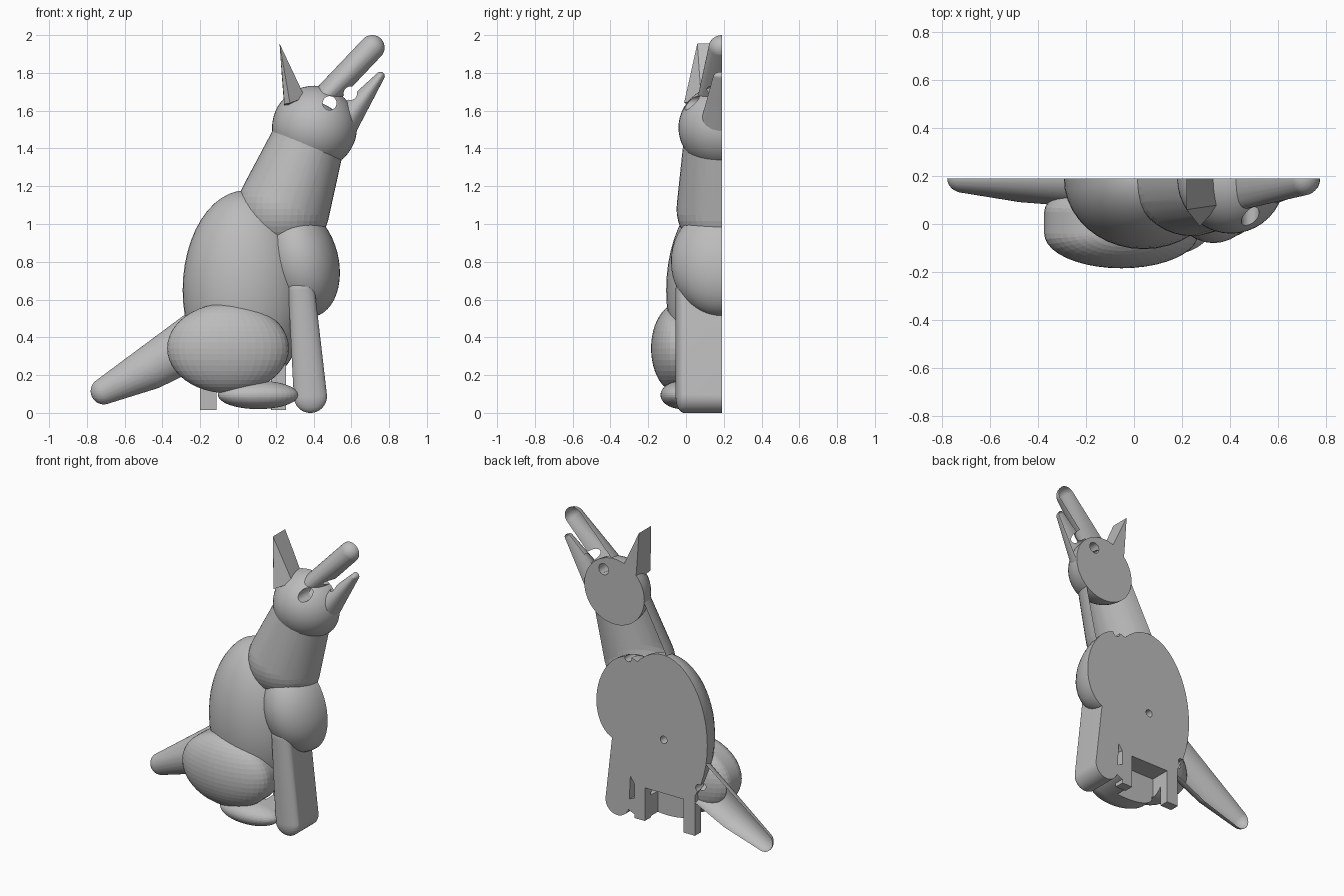
import bpy, bmesh
from mathutils import Matrix, Vector

cube = bpy.data.objects.get("Cube")
if cube:
    bpy.data.objects.remove(cube)

BACK = 0.19  # flat back plane, which halves the figure

grey = bpy.data.materials.new("plain_grey")
grey.use_nodes = True
COLOUR = (0.5, 0.5, 0.5, 1)
grey.diffuse_color = COLOUR
grey.node_tree.nodes["Principled BSDF"].inputs["Base Color"].default_value = COLOUR


def finish(name, bm, halve=True):
    """Trim a mesh at the back plane, cap it and make an object of it."""
    if halve:
        bmesh.ops.bisect_plane(
            bm, geom=bm.verts[:] + bm.edges[:] + bm.faces[:], dist=1e-5,
            plane_co=(0, BACK, 0), plane_no=(0, 1, 0), clear_outer=True)
        rim = [e for e in bm.edges if e.is_boundary]
        if rim:
            bmesh.ops.holes_fill(bm, edges=rim, sides=0)
    bmesh.ops.recalc_face_normals(bm, faces=bm.faces)
    mesh = bpy.data.meshes.new(name)
    bm.to_mesh(mesh)
    bm.free()
    mesh.materials.append(grey)
    obj = bpy.data.objects.new(name, mesh)
    bpy.context.collection.objects.link(obj)
    return obj


def hull(bm):
    res = bmesh.ops.convex_hull(bm, input=bm.verts[:])
    loose = {v for v in res["geom_interior"] + res["geom_unused"]
             if isinstance(v, bmesh.types.BMVert)}
    bmesh.ops.delete(bm, geom=list(loose), context="VERTS")


def rounded(name, *balls, lean=0):
    """One ellipsoid, or the skin stretched over several: (centre, radii)."""
    bm = bmesh.new()
    for centre, radii in balls:
        m = (Matrix.Translation(centre) @ Matrix.Rotation(lean, 4, "Y")
             @ Matrix.Diagonal((*radii, 1)))
        bmesh.ops.create_uvsphere(bm, u_segments=40, v_segments=24, radius=1, matrix=m)
    if len(balls) > 1:
        hull(bm)
    return finish(name, bm)


def limb(name, *stations):
    """Tapered round limb on the back plane: x, z, radius, half width."""
    return rounded(name, *[((x, BACK, z), (r, w, r)) for x, z, r, w in stations])


def box(name, lo, hi, halve=True):
    lo, hi = Vector(lo), Vector(hi)
    bm = bmesh.new()
    m = Matrix.Translation((lo + hi) / 2) @ Matrix.Diagonal((*(hi - lo), 1))
    bmesh.ops.create_cube(bm, size=1, matrix=m)
    return finish(name, bm, halve)


def drill(name, x, z, radius, depth):
    """Cylinder along y, reaching a given depth in from the back plane."""
    bm = bmesh.new()
    m = Matrix.Translation((x, BACK + 0.1 - depth / 2, z)) @ Matrix.Rotation(1.5708, 4, "X")
    bmesh.ops.create_cone(bm, cap_ends=True, segments=28, radius1=radius,
                          radius2=radius, depth=depth + 0.2, matrix=m)
    return finish(name, bm, False)


# Torso and neck
body = rounded("body", ((0.04, BACK, 0.65), (0.333, 0.295, 0.528)))
chest = rounded("chest", ((0.332, BACK, 0.8), (0.2, 0.27, 0.3)), lean=-0.25)
neck = limb("neck", (0.24, 1.08, 0.245, 0.24), (0.38, 1.46, 0.19, 0.2))

# Legs, tail and base
haunch = rounded("haunch", *[((-0.053, y, 0.342), (0.322, w, 0.238))
                             for y, w in ((-0.04, 0.145), (0.05, 0.13))])
foot = rounded("hind_foot", *[((0.107, y, 0.095), (0.213, 0.115, 0.075)) for y in (-0.02, 0.3)])
leg = rounded("front_leg", *[((x, y, z), (r, 0.045, r))
                             for x, z, r in ((0.383, 0.088, 0.088), (0.336, 0.65, 0.07))
                             for y in (-0.01, 0.3)])
tail = limb("tail", (-0.71, 0.115, 0.07, 0.06), (-0.46, 0.237, 0.112, 0.1),
            (-0.2, 0.4, 0.145, 0.12))
base = box("base_block", (-0.2, 0.125, 0.015), (0.255, 0.3, 0.35))

# Head and jaws
head = rounded("head", ((0.405, BACK, 1.51), (0.225, 0.23, 0.222)))
upper_jaw = limb("upper_jaw", (0.45, 1.66, 0.066, 0.13), (0.71, 1.934, 0.066, 0.07))
lower_jaw = limb("lower_jaw", (0.555, 1.525, 0.08, 0.115), (0.754, 1.783, 0.023, 0.045))

# Ear: a sharp wedge with its ridge running to the back plane
bm = bmesh.new()
for p in ((0.22, 0.06, 1.955), (0.22, 0.3, 1.955), (0.245, 0.03, 1.635), (0.275, -0.01, 1.64),
          (0.355, 0.08, 1.67), (0.245, 0.3, 1.6), (0.355, 0.3, 1.66)):
    bm.verts.new(p)
hull(bm)
ear = finish("ear", bm)

# Cutters: eye and mouth openings, peg holes and the slot under the base
cuts = [
    (drill("eye_cutter", 0.485, 1.64, 0.037, 0.6), (head, upper_jaw, lower_jaw)),
    (drill("mouth_cutter", 0.595, 1.692, 0.036, 0.6), (head, upper_jaw, lower_jaw)),
    (drill("neck_peg_cutter", 0.302, 1.087, 0.025, 0.1), (neck, chest, body)),
    (drill("body_peg_cutter", 0.035, 0.603, 0.025, 0.1), (body,)),
    (drill("tail_peg_cutter", -0.23, 0.345, 0.025, 0.1), (tail, body, haunch)),
    (box("slot_cutter", (-0.113, 0.05, -0.1), (0.176, 0.4, 0.24), False),
     (base, body, haunch, foot, tail)),
]
for cutter, targets in cuts:
    for part in targets:
        mod = part.modifiers.new("opening", "BOOLEAN")
        mod.operation, mod.solver, mod.object = "DIFFERENCE", "EXACT", cutter
        bpy.context.view_layer.objects.active = part
        bpy.ops.object.modifier_apply(modifier=mod.name)
for cutter, _ in cuts:
    bpy.data.objects.remove(cutter)

# Smooth the rounded parts, keeping cut edges sharp
bpy.ops.object.select_all(action="DESELECT")
for part in (body, chest, neck, haunch, foot, leg, tail, head, upper_jaw, lower_jaw):
    part.select_set(True)
bpy.context.view_layer.objects.active = body
bpy.ops.object.shade_smooth_by_angle(angle=0.6)
